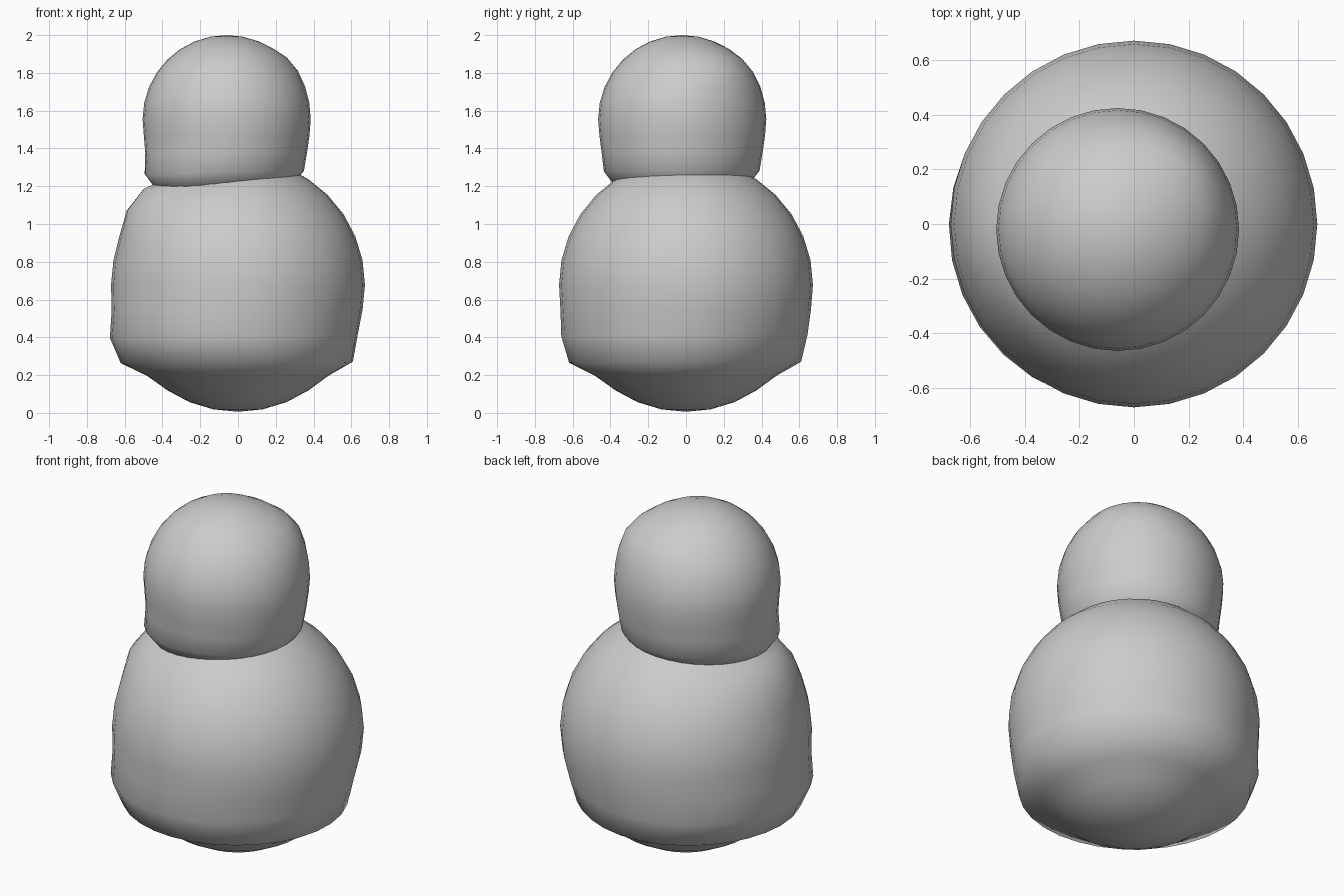
import bpy, bmesh, math

if "Cube" in bpy.data.objects:
    bpy.data.objects.remove(bpy.data.objects["Cube"])


def bell(d, width):
    return math.exp(-0.5 * (d / width) ** 2)


def lumpy_ball(name, centre, radius, bands, lumps):
    """Sphere pushed out along its radius.
    bands: (elevation, width, amount) all round
    lumps: (azimuth, azimuth width, elevation, elevation width, amount)"""
    bm = bmesh.new()
    bmesh.ops.create_uvsphere(bm, u_segments=32, v_segments=16, radius=radius)
    for v in bm.verts:
        x, y, z = v.co
        az = math.degrees(math.atan2(y, x))
        el = math.degrees(math.asin(max(-1, min(1, z / radius))))
        push = sum(amt * bell(el - e, w) for e, w, amt in bands)
        for a, aw, e, ew, amt in lumps:
            da = (az - a + 180) % 360 - 180
            push += amt * bell(da, aw) * bell(el - e, ew)
        v.co *= 1 + push / radius
    mesh = bpy.data.meshes.new(name)
    bm.to_mesh(mesh)
    bm.free()
    obj = bpy.data.objects.new(name, mesh)
    obj.location = centre
    bpy.context.collection.objects.link(obj)
    for p in mesh.polygons:
        p.use_smooth = True
    return obj


# Lower snowball: packed ridge near the base, swollen back-left shoulder
lumpy_ball("lower_snowball", (0, 0, 0.678), 0.672,
           bands=[(-33, 6, 0.068)],
           lumps=[(45, 28, -33, 7, -0.03),
                  (200, 65, -22, 6, 0.05),
                  (195, 25, 40, 9, 0.055)])

# Upper snowball: flared lower edge, lump on the upper back right
lumpy_ball("upper_snowball", (-0.06, -0.02, 1.555), 0.445,
           bands=[(-40, 11, 0.055)],
           lumps=[(205, 35, -40, 9, 0.05),
                  (40, 28, 38, 12, 0.03)])
